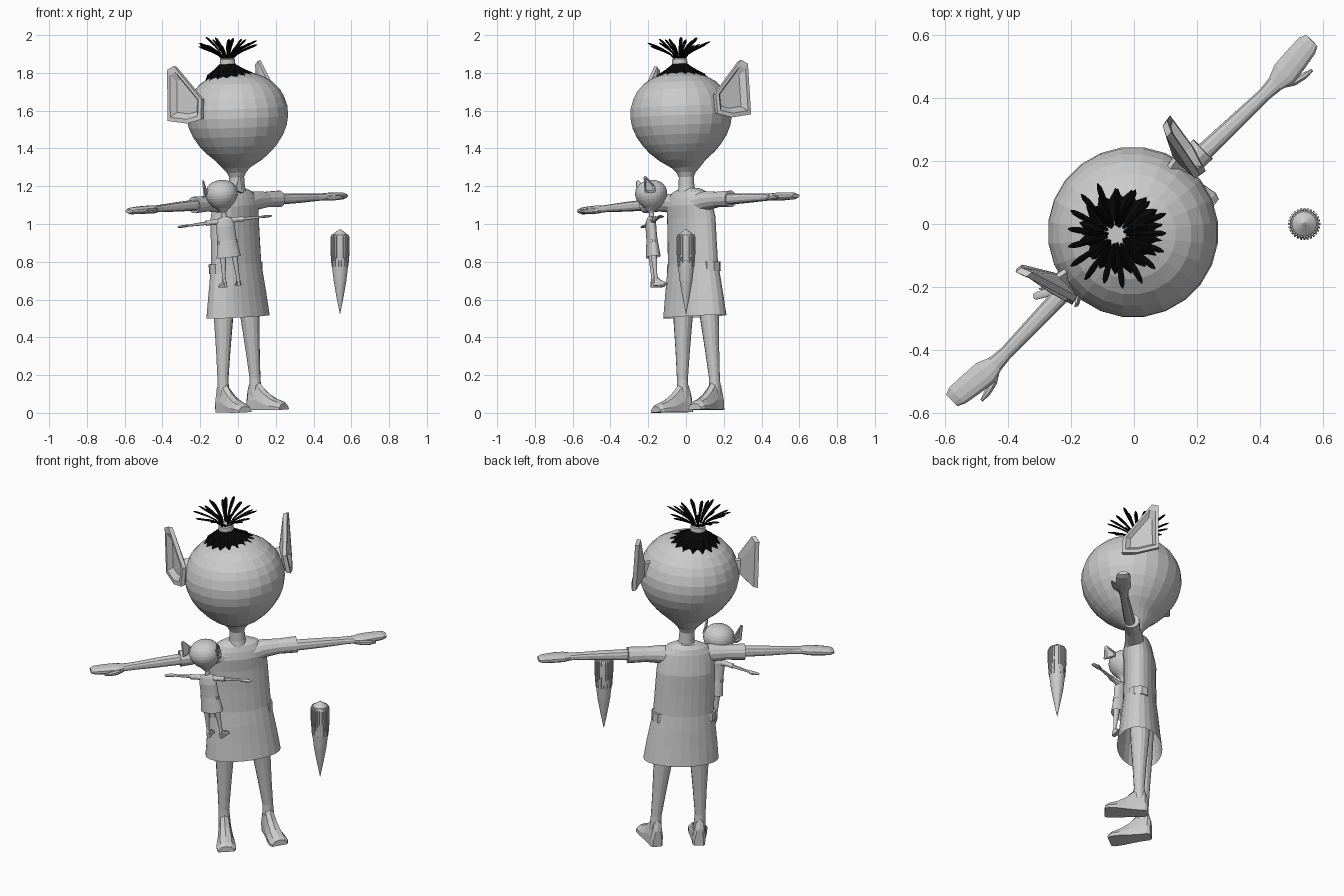
import bpy, bmesh, math, random
from mathutils import Vector, Matrix

if "Cube" in bpy.data.objects:
    bpy.data.objects.remove(bpy.data.objects["Cube"])

random.seed(4)

def material(name, c):
    m = bpy.data.materials.new(name)
    m.diffuse_color = (*c, 1)
    m.use_nodes = True
    m.node_tree.nodes["Principled BSDF"].inputs["Base Color"].default_value = m.diffuse_color
    return m

GREY = material("plain_grey", (0.6, 0.6, 0.6))
BLACK = material("hair_black", (0.002, 0.002, 0.002))

def ring(c, a, b, axis='z', n=16, power=1.0):
    """Ellipse of n points around c, lying across the given axis."""
    out = []
    for i in range(n):
        t = 2 * math.pi * (i + 0.5) / n
        u, v = math.cos(t), math.sin(t)
        u = a * math.copysign(abs(u) ** power, u)
        v = b * math.copysign(abs(v) ** power, v)
        d = {'z': (u, v, 0), 'x': (0, u, v), 'y': (u, 0, v)}[axis]
        out.append(Vector(c) + Vector(d))
    return out

def loft(bm, rings, caps=(True, True)):
    vs = [[bm.verts.new(p) for p in r] for r in rings]
    n = len(vs[0])
    for r0, r1 in zip(vs, vs[1:]):
        for i in range(n):
            bm.faces.new((r0[i], r0[(i + 1) % n], r1[(i + 1) % n], r1[i]))
    if caps[0]:
        bm.faces.new(vs[0][::-1])
    if caps[1]:
        bm.faces.new(vs[-1])

def finish(name, bm, M, mat=GREY):
    bmesh.ops.recalc_face_normals(bm, faces=bm.faces)
    bm.transform(M)
    me = bpy.data.meshes.new(name)
    bm.to_mesh(me)
    bm.free()
    me.materials.append(mat)
    ob = bpy.data.objects.new(name, me)
    bpy.context.collection.objects.link(ob)
    return ob

def part(name, rings, M, mat=GREY, caps=(True, True)):
    bm = bmesh.new()
    loft(bm, rings, caps)
    return finish(name, bm, M, mat)

def lathe(profile, x=0.0, y=0.0, n=24):
    return [ring((x, y, z), r, r, n=n) for z, r in profile]

def figure(p, M):
    # head with neck
    part(p + "head", lathe([(1.15, .05), (1.19, .042), (1.24, .04), (1.265, .052), (1.29, .075)], 0, .008)
         + lathe([(1.33, .125), (1.37, .172), (1.41, .208), (1.46, .241), (1.51, .262), (1.56, .271),
                  (1.61, .268), (1.66, .252), (1.70, .230), (1.74, .192), (1.77, .143), (1.79, .085),
                  (1.797, .03)], 0, -.014), M)
    # dress: chest, waist and flared hem, open below
    prof = [(.50, .205, .122), (.60, .193, .11), (.70, .178, .10), (.78, .166, .09), (.90, .163, .087),
            (1.02, .160, .087), (1.09, .152, .083), (1.13, .138, .075), (1.16, .112, .064), (1.18, .06, .045)]
    part(p + "dress", [ring((0, .035 if z < 1.08 else .025, z), a, b, n=24) for z, a, b in prof], M,
         caps=(False, True))
    for s, side in ((-1, "right_"), (1, "left_")):
        S = M @ Matrix.Diagonal((s, 1, 1, 1))
        # waist tabs
        part(p + side + "waist_tab", [ring((.135, .04, z), .04, .055, n=8) for z in (.735, .785)], S)
        # short sleeve
        part(p + side + "sleeve", [ring((x, .015, z), r, r, 'x', 12) for x, r, z in
             ((.07, .06, 1.095), (.14, .05, 1.108), (.22, .042, 1.11), (.32, .045, 1.108))], S)
        # arm and flat hand
        arm = [(.28, .008, .030, .030), (.45, .003, .026, .026), (.58, 0, .022, .02), (.63, 0, .028, .018),
               (.67, .002, .043, .021), (.73, .008, .041, .021), (.785, .014, .037, .018), (.808, .015, .026, .01)]
        part(p + side + "arm", [ring((x, y, 1.112 - .015 * x), a, b, 'x', 12, .8) for x, y, a, b in arm], S)
        # thumb
        part(p + side + "thumb", [ring((x, y, 1.095), r, r, 'x', 8) for x, y, r in
             ((.63, -.012, .012), (.67, -.036, .014), (.71, -.047, .012), (.742, -.052, .005))], S)
        # leg
        part(p + side + "leg", [ring((x, .045, z), r, r, n=14) for x, r, z in
             ((.085, .06, .68), (.1, .05, .48), (.11, .038, .32), (.12, .029, .17), (.12, .032, .1), (.12, .034, .05))], S)
        # foot, splayed a little outward
        F = S @ Matrix.Translation((.12, .045, 0)) @ Matrix.Rotation(math.radians(8), 4, 'Z')
        foot = [(.045, .024, .10), (.03, .034, .15), (-.02, .036, .155), (-.07, .042, .10),
                (-.12, .05, .065), (-.165, .052, .048), (-.185, .042, .032)]
        part(p + side + "foot", [[Vector(q) for q in ((-w, y, 0), (w, y, 0), (w, y, h * .35), (w * .6, y, h * .85),
             (0, y, h), (-w * .6, y, h * .85), (-w, y, h * .35))] for y, w, h in foot], F)
        # ear: stem flares to a pointed rim, then dips into a dish
        rim = [Vector(q) for q in ((.345, .165, 1.555), (.34, .16, 1.825), (.325, .125, 1.845),
                                   (.285, -.035, 1.665), (.30, -.04, 1.56), (.325, .04, 1.54))]
        mid = sum(rim, Vector()) / 6
        stem = [Vector((.22, .02 + (q.y - mid.y) * .4, 1.625 + (q.z - mid.z) * .3)) for q in rim]
        neck = [Vector((.262, q.y * .95 + .01, q.z)) for q in stem]
        back = [mid.lerp(q, .97) - Vector((.022, 0, 0)) for q in rim]
        dish = [mid.lerp(q, .82) for q in rim]
        deep = [mid.lerp(q, .6) - Vector((.025, 0, 0)) for q in rim]
        part(p + side + "ear", [stem, neck, back, rim, dish, deep], S)

# large figure, turned 45 degrees and leaning slightly
BIG = (Matrix.Translation((.043, .040, .01)) @ Matrix.Rotation(math.radians(45), 4, 'Z')
       @ Matrix.Rotation(math.radians(-2.9), 4, 'Y'))
figure("", BIG)

# small doll hanging in front, turned the other way
DOLL = (Matrix.Translation((-.035, -.15, .67)) @ Matrix.Rotation(math.radians(-6), 4, 'Y')
        @ Matrix.Rotation(math.radians(4.5), 4, 'X') @ Matrix.Rotation(math.radians(191), 4, 'Z')
        @ Matrix.Scale(.315, 4))
figure("doll_", DOLL)

# hair: jagged cap gathered into a tie
HX, HY = -.028, .018
cap = []
for z, r, j, k in ((1.757, .134, .012, .3), (1.785, .118, .01, .5), (1.81, .08, .004, .8), (1.835, .048, 0, 1),
                   (1.85, .032, 0, 1)):
    ray = [(r + (j if i % 2 else -j), i * math.pi / 16) for i in range(32)]
    cap.append([Vector((HX * k + q * math.cos(a), HY * k + q * math.sin(a), z)) for q, a in ray])
part("hair_cap", cap, BIG, BLACK)
part("hair_tie", lathe([(1.835, .036), (1.84, .042), (1.866, .04), (1.872, .034)], HX, HY, 16), BIG)

# hair tuft: leaf-like strands fanning out
bm = bmesh.new()
for layer, count, reach, top in ((0, 17, .172, 1.955), (1, 7, .11, 1.985)):
    for i in range(count):
        a = 2 * math.pi * (i + .5 * layer) / count
        out = Vector((math.cos(a), math.sin(a), 0))
        side = Vector((-out.y, out.x, 0))
        R, T = reach * random.uniform(.85, 1.03), top + random.uniform(-.02, .006)
        rings = []
        for t, w in ((0, .004), (.3, .006), (.55, .008), (.8, .010), (.93, .008), (1, .002)):
            c = out * (.022 + (R - .022) * t ** 1.35) + Vector((HX, HY, 1.86 + (T - 1.86) * t ** .8))
            up = Vector((0, 0, 1)) - out * .8
            rings.append([c + side * w, c + up * w * .5, c - side * w, c - up * w * .5])
        loft(bm, rings)
finish("hair_tuft", bm, BIG, BLACK)

# separate pointed cone with a ribbed upper part
C = Matrix.Translation((.54, 0, 0))
part("cone_body", lathe([(.525, .001), (.62, .02), (.70, .034), (.78, .043), (.86, .046), (.938, .045),
                         (.948, .036), (.972, .004)]), C)
bm = bmesh.new()
for i in range(28):
    R = Matrix.Rotation(2 * math.pi * i / 28, 4, 'Z')
    loft(bm, [[R @ Vector(q) for q in ((r - .008, -.0032, z), (r, -.0032, z), (r, .0032, z), (r - .008, .0032, z))]
              for z, r in ((.775 + .03 * (i % 2), .045), (.86, .051), (.93, .051), (.945, .044))])
finish("cone_ribs", bm, C)
